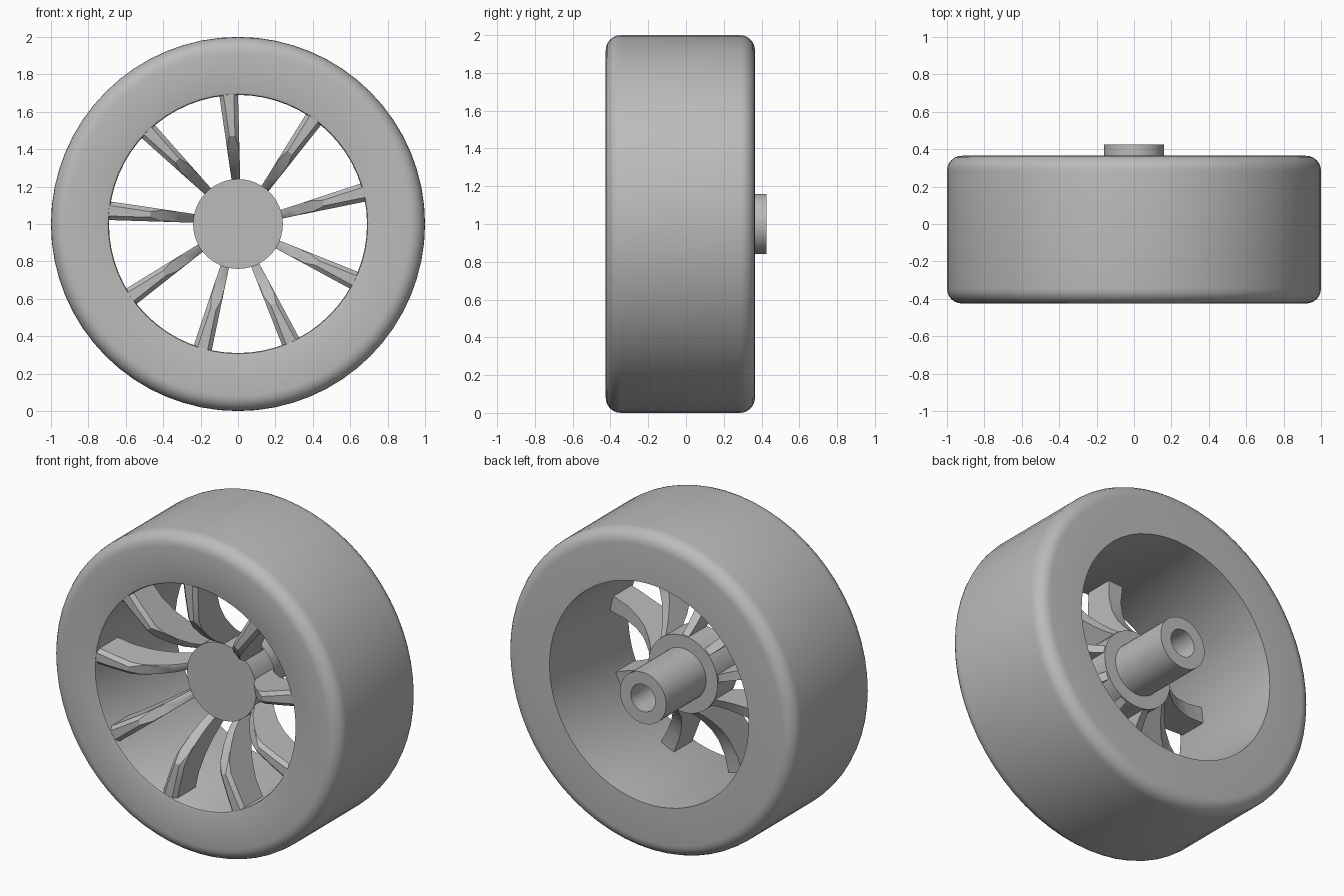
import bpy, bmesh, math
from mathutils import Matrix, Vector

cube = bpy.data.objects.get("Cube")
if cube:
    bpy.data.objects.remove(cube)

grey = bpy.data.materials.new("plain grey")
grey.use_nodes = True
GREY = (0.5, 0.5, 0.5, 1)
grey.diffuse_color = GREY
grey.node_tree.nodes["Principled BSDF"].inputs["Base Color"].default_value = GREY

SPOKES = 9
AXLE = Vector((0, 0, 1))


def finish(name, bm, angle=35):
    bmesh.ops.remove_doubles(bm, verts=bm.verts, dist=1e-5)
    bmesh.ops.recalc_face_normals(bm, faces=bm.faces)
    mesh = bpy.data.meshes.new(name)
    bm.to_mesh(mesh)
    bm.free()
    mesh.materials.append(grey)
    obj = bpy.data.objects.new(name, mesh)
    bpy.context.collection.objects.link(obj)
    bpy.ops.object.select_all(action='DESELECT')
    obj.select_set(True)
    bpy.context.view_layer.objects.active = obj
    bpy.ops.object.shade_smooth_by_angle(angle=math.radians(angle))
    return obj


def lathe(name, profile, sides, closed=False):
    """Turn a (radius, y) profile about the wheel axis."""
    bm = bmesh.new()
    verts = [bm.verts.new((r, y, 1)) for r, y in profile]
    pairs = list(zip(verts, verts[1:]))
    if closed:
        pairs.append((verts[-1], verts[0]))
    edges = [bm.edges.new(p) for p in pairs]
    bmesh.ops.spin(bm, geom=verts + edges, cent=AXLE, axis=(0, 1, 0),
                   angle=math.tau, steps=sides)
    return finish(name, bm)


def corner(r, y, radius, start, steps):
    """Quarter-round corner points about a (radius, y) centre."""
    return [(r + radius * math.cos(start + math.pi / 2 * i / steps),
             y + radius * math.sin(start + math.pi / 2 * i / steps))
            for i in range(steps + 1)]


# Tyre: straight bore, rounded shoulders and a small front lip
FRONT, BACK, BORE = -0.425, 0.365, 0.69
tyre = [(BORE, BACK)]
tyre += corner(0.92, BACK - 0.08, 0.08, 0, 6)[::-1]
tyre += corner(0.92, FRONT + 0.08, 0.08, -math.pi / 2, 6)[::-1]
tyre += [(BORE + 0.015, FRONT), (BORE + 0.004, FRONT + 0.004), (BORE, FRONT + 0.015)]
lathe("tyre", tyre, 64, closed=True)

# Hub: front disc, collar and bored axle sleeve
lathe("hub", [(0, -0.16), (0.24, -0.16), (0.24, 0.03), (0.16, 0.03),
              (0.16, 0.425), (0.085, 0.425), (0.085, -0.05), (0, -0.05)], 48)

# Spokes: curved blades that sweep back from the rim to the hub.
# Each station: front radius, front y, back radius, back y
blade = [(0.71, -0.42, 0.71, -0.22), (0.6, -0.42, 0.58, -0.215),
         (0.47, -0.415, 0.48, -0.185), (0.41, -0.37, 0.40, -0.14),
         (0.34, -0.305, 0.335, -0.085), (0.28, -0.23, 0.28, -0.03),
         (0.235, -0.15, 0.235, 0.025), (0.2, -0.13, 0.2, 0.025)]


def sides_at(r):
    t = (r - 0.24) / (BORE - 0.24)
    return -0.035 - 0.065 * t, 0.012 - 0.012 * t


bm = bmesh.new()
for n in range(SPOKES):
    turn = Matrix.Rotation(math.tau * n / SPOKES, 3, 'Y')
    rings = []
    for i, (fr, fy, br, by) in enumerate(blade):
        f0, f1 = sides_at(fr)
        b0, b1 = sides_at(br)
        c = 0.022 if i < 3 else 0.004       # chamfer on the blunt outer nose
        section = [(b0, by, br), (b1, by, br), (f1, fy + c, fr),
                   (f1 - c, fy, fr), (f0 + c, fy, fr), (f0, fy + c, fr)]
        rings.append([bm.verts.new(turn @ Vector(p) + AXLE) for p in section])
    for a, b in zip(rings, rings[1:]):
        for k in range(6):
            m = (k + 1) % 6
            bm.faces.new((a[k], a[m], b[m], b[k]))
    bm.faces.new(rings[0])
    bm.faces.new(rings[-1])
finish("spokes", bm, 30)
